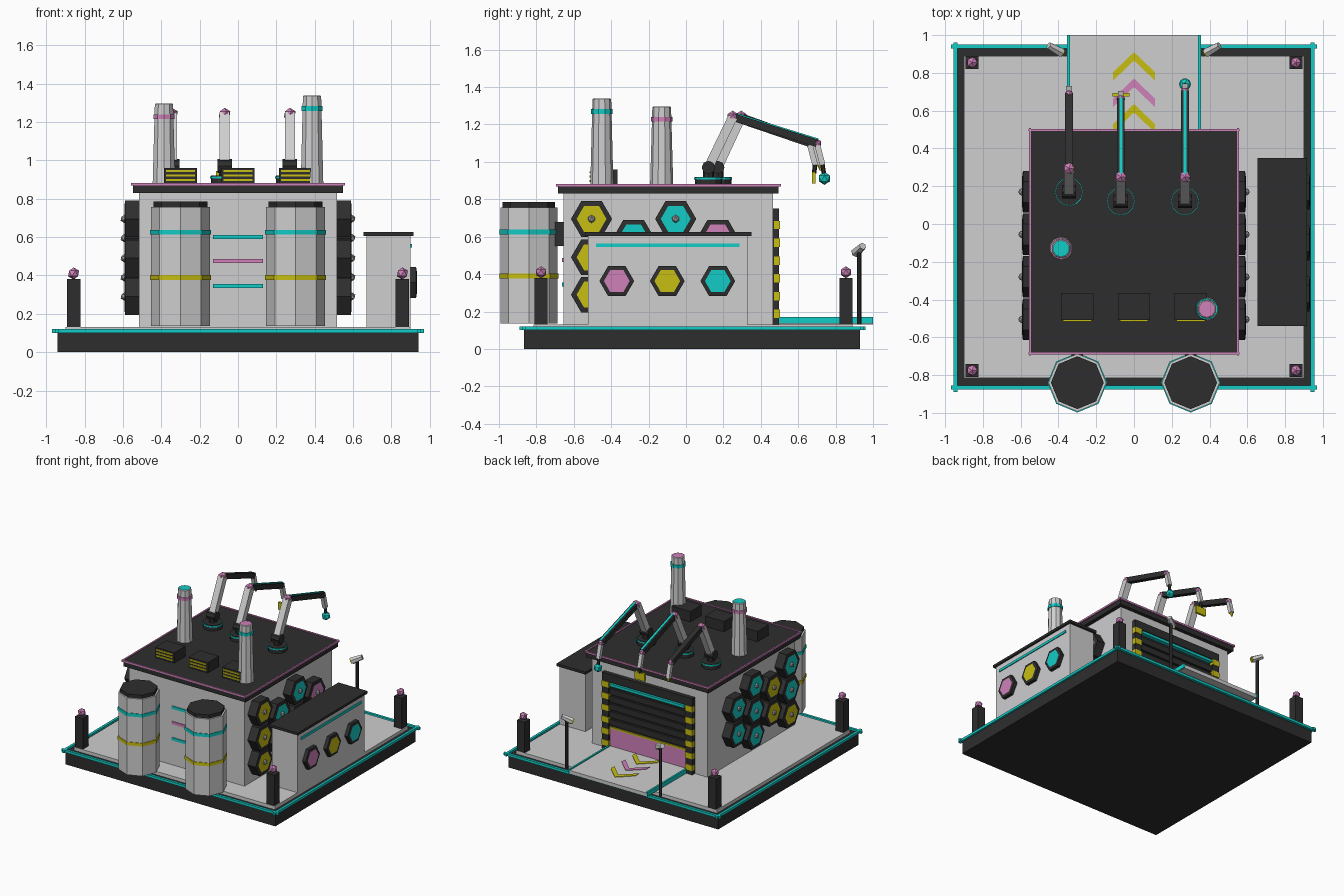
import bpy, bmesh, math
from mathutils import Vector, Matrix

if "Cube" in bpy.data.objects:
    bpy.data.objects.remove(bpy.data.objects["Cube"])


def material(name, rgb):
    m = bpy.data.materials.new(name)
    m.diffuse_color = (*rgb, 1)
    m.use_nodes = True
    m.node_tree.nodes["Principled BSDF"].inputs["Base Color"].default_value = m.diffuse_color
    return m


LIGHT = material("light_grey", (0.62, 0.62, 0.63))
DARK = material("charcoal", (0.027, 0.027, 0.028))
TEAL = material("teal", (0.006, 0.60, 0.56))
YELLOW = material("yellow", (0.58, 0.52, 0.006))
PINK = material("pink", (0.63, 0.22, 0.49))
STEEL = material("steel", (0.36, 0.36, 0.37))


def finish(name, bm, *mats):
    me = bpy.data.meshes.new(name)
    bm.to_mesh(me)
    bm.free()
    for m in mats:
        me.materials.append(m)
    ob = bpy.data.objects.new(name, me)
    bpy.context.collection.objects.link(ob)
    return ob


def box(name, mat, x, y, z):
    """Box given as three (min, max) ranges."""
    bm = bmesh.new()
    bmesh.ops.create_cube(bm, size=1)
    for v in bm.verts:
        v.co = [r[0] + (r[1] - r[0]) * (c + 0.5) for r, c in zip((x, y, z), v.co)]
    return finish(name, bm, mat)


def rod(name, mat, a, b, r1, r2=None, n=8, inset=0, cap_mat=None):
    """Prism from a to b; its end can carry an inset coloured face."""
    a, b = Vector(a), Vector(b)
    d = b - a
    bm = bmesh.new()
    bmesh.ops.create_cone(bm, cap_ends=True, segments=n, radius1=r1,
                          radius2=r1 if r2 is None else r2, depth=d.length)
    if cap_mat:
        top = [f for f in bm.faces if f.normal.z > 0.9]
        if inset:
            bmesh.ops.inset_region(bm, faces=top, thickness=inset, depth=0.004)
        for f in top:
            f.material_index = 1
    if abs(d.x) > 0.99 * d.length:      # keep hexagon tips horizontal
        rot = Matrix.Rotation(math.copysign(math.pi / 2, d.x), 4, 'Y')
    else:
        rot = d.to_track_quat('Z', 'Y').to_matrix().to_4x4()
    bm.transform(Matrix.Translation((a + b) / 2) @ rot)
    return finish(name, bm, mat, *([cap_mat] if cap_mat else []))


def ball(name, mat, c, r):
    bm = bmesh.new()
    bmesh.ops.create_icosphere(bm, subdivisions=1, radius=r, matrix=Matrix.Translation(c))
    return finish(name, bm, mat)


def beam(name, mat, a, b, w, h, lift=0):
    """Square bar in the y-z plane from a to b, optionally lifted off its axis."""
    a, b = Vector(a), Vector(b)
    d = (b - a).normalized()
    up = Vector((1, 0, 0)).cross(d)
    bm = bmesh.new()
    bmesh.ops.create_cube(bm, size=1)
    for v in bm.verts:
        c = v.co.copy()
        v.co = (a + b) / 2 + Vector((c.x * w, 0, 0)) + up * (c.y * h + lift) + (b - a) * c.z
    return finish(name, bm, mat)


# Base, yard floor and edge trim
box("base", DARK, (-.94, .94), (-.865, .93), (0, .105))
box("yard_floor", LIGHT, (-.9, .9), (-.815, .89), (.1, .132))
for y in (-.865, .94):
    box("base_trim", TEAL, (-.97, .97), (y - .01, y + .01), (.1, .12))
for x in (-.945, .945):
    box("base_trim", TEAL, (x - .01, x + .01), (-.89, .96), (.1, .12))

# Corner posts
for x in (-.857, .857):
    for y in (-.775, .855):
        box("corner_post", DARK, (x - .035, x + .035), (y - .035, y + .035), (.13, .38))
        ball("corner_light", PINK, (x, y, .41), .032)

# Main hall and roof
box("hall", LIGHT, (-.517, .517), (-.655, .465), (.13, .835))
box("roof", DARK, (-.548, .548), (-.685, .495), (.83, .876))
for y in (-.685, .498):
    box("roof_trim", PINK, (-.558, .558), (y - .006, y + .006), (.868, .882))
for x in (-.55, .55):
    box("roof_trim", PINK, (x - .006, x + .006), (-.695, .507), (.868, .882))

# Front wall stripes
for z, m in ((.6, TEAL), (.475, PINK), (.345, TEAL)):
    box("wall_stripe", m, (-.13, .13), (-.663, -.65), (z - .011, z + .011))

# Storage tanks
for x in (-.3, .3):
    rod("tank", LIGHT, (x, -.84, .135), (x, -.84, .757), .153)
    rod("tank_cap", DARK, (x, -.84, .755), (x, -.84, .785), .14)
    for z, m in ((.625, TEAL), (.39, YELLOW)):
        rod("tank_band", m, (x, -.84, z - .013), (x, -.84, z + .013), .158)
    box("tank_bracket", DARK, (x - .03, x + .03), (-.73, -.65), (.55, .68))

# Honeycomb pods on both side walls
T, Y, P = TEAL, YELLOW, PINK
HIGH, LOW = (.695, .49, .29), (.595, .39)
COLUMNS = ((-.505, HIGH), (-.28, LOW), (-.055, HIGH), (.17, LOW))
COLOURS = {-1: ((T, T, Y), (Y, Y), (T, T, T), (T, T)),
           1: ((Y, Y, Y), (T, T), (T, Y, T), (P, T))}
for side, cols in COLOURS.items():
    for (y, heights), mats in zip(COLUMNS, cols):
        for z, m in zip(heights, mats):
            rod("pod", DARK, (side * .51, y, z), (side * .588, y, z), .11, n=6,
                inset=.03, cap_mat=m)
            ball("pod_knob", STEEL, (side * .592, y, z), .022)

# Side annex
box("annex", LIGHT, (.67, .9), (-.525, .33), (.13, .61))
box("annex_roof", DARK, (.655, .915), (-.54, .35), (.605, .625))
box("annex_stripe", TEAL, (.89, .907), (-.48, .285), (.545, .565))
for y, m in ((-.37, PINK), (-.1, YELLOW), (.17, TEAL)):
    rod("annex_window", DARK, (.89, y, .363), (.928, y, .363), .093, n=6, inset=.024, cap_mat=m)

# Loading door with striped posts, slats and lintel
box("door_back", DARK, (-.35, .35), (.46, .472), (.13, .72))
box("door_panel", PINK, (-.345, .345), (.46, .48), (.135, .305))
box("door_edge", YELLOW, (-.345, .345), (.46, .484), (.305, .318))
for i in range(5):
    z = .335 + i * .062
    box("door_slat", DARK, (-.345, .345), (.46, .488), (z, z + .048))
box("door_strip", TEAL, (-.335, .335), (.46, .503), (.655, .677))
box("door_lintel", DARK, (-.405, .405), (.46, .498), (.685, .75))
for s in (-1, 1):
    x0, x1 = sorted((s * .345, s * .405))
    box("door_post", DARK, (x0, x1), (.46, .498), (.13, .75))
    for i in range(6):
        z = .165 + i * .095
        box("post_stripe", YELLOW, (x0 - .002, x1 + .002), (.47, .502), (z, z + .045))

# Ramp with rails and chevrons
box("ramp", LIGHT, (-.345, .345), (.46, 1), (.132, .162))
for x in (-.347, .347):
    box("ramp_rail", TEAL, (x - .007, x + .007), (.47, 1), (.135, .17))
for apex, m in ((.91, YELLOW), (.77, PINK), (.635, YELLOW)):
    bm = bmesh.new()
    outline = ((0, 0), (.11, -.105), (.11, -.15), (0, -.045), (-.11, -.15), (-.11, -.105))
    vs = [bm.verts.new((x, apex + y, .163)) for x, y in outline]
    for quad in ((0, 3, 2, 1), (0, 5, 4, 3)):
        bm.faces.new([vs[i] for i in quad])
    ext = bmesh.ops.extrude_face_region(bm, geom=bm.faces[:])
    for v in ext["geom"]:
        if isinstance(v, bmesh.types.BMVert):
            v.co.z += .004
    bmesh.ops.recalc_face_normals(bm, faces=bm.faces[:])
    finish("chevron", bm, m)

# Yard lamps
for s in (-1, 1):
    rod("lamp_pole", DARK, (s * .42, .925, .13), (s * .42, .925, .53), .012, n=6)
    rod("lamp_head", LIGHT, (s * .452, .945, .55), (s * .385, .908, .515), .02, .027, n=6)
    rod("lamp_lens", YELLOW, (s * .387, .909, .516), (s * .378, .904, .511), .022, n=6)

# Chimneys
for x, y, top, band, cap in ((-.386, -.13, 1.293, PINK, TEAL), (.386, -.45, 1.335, TEAL, PINK)):
    rod("chimney", LIGHT, (x, y, .87), (x, y, top), .062, .05, n=10, inset=.006, cap_mat=cap)
    rod("chimney_band", band, (x, y, top - .078), (x, y, top - .053), .058, n=10)

# Roof vents
for x in (-.3, 0, .3):
    box("roof_vent", DARK, (x - .085, x + .085), (-.508, -.365), (.87, .96))
    for z in (.897, .921, .945):
        box("vent_slot", YELLOW, (x - .075, x + .075), (-.515, -.5), (z - .005, z + .005))

# Robot arms: x, base y, elbow y, wrist y, tool
ARMS = ((-.344, .17, .295, .685, "torch"), (-.07, .12, .25, .66, "gripper"),
        (.27, .12, .25, .70, "sphere"))
for x, by, ey, wy, tool in ARMS:
    rod("arm_base", DARK, (x, by, .87), (x, by, .92), .072, n=12)
    rod("arm_base_ring", TEAL, (x, by, .905), (x, by, .916), .076, n=12)
    shoulder, elbow, wrist = (x, by, .97), (x, ey, 1.24), (x, wy, 1.10)
    rod("arm_pivot", DARK, (x, by, .91), (x, by, .96), .03)
    rod("shoulder", DARK, (x - .038, by, .97), (x + .038, by, .97), .036)
    beam("upper_arm", LIGHT, shoulder, elbow, .052, .05)
    ball("elbow", PINK, elbow, .034)
    beam("forearm", DARK, elbow, wrist, .04, .04)
    if tool != "torch":
        beam("forearm_stripe", TEAL, elbow, wrist, .016, .008, -.022 if
             Vector((1, 0, 0)).cross(Vector(wrist) - Vector(elbow)).z < 0 else .022)
    ball("wrist", PINK, wrist, .025)
    end = (x, wy + .03, .985)
    beam("hand", LIGHT, wrist, end, .03, .03)
    if tool == "torch":
        rod("torch", YELLOW, end, (x, wy + .036, .955), .014, .006, n=6)
    elif tool == "gripper":
        box("gripper", YELLOW, (x - .045, x + .045), (wy + .015, wy + .033), (.885, .945))
        rod("gripper_stem", DARK, end, (x, wy + .025, .94), .012, n=6)
    else:
        rod("sphere_stem", DARK, end, (x, wy + .038, .93), .012, n=6)
        ball("sphere_tool", TEAL, (x, wy + .04, .912), .035)
